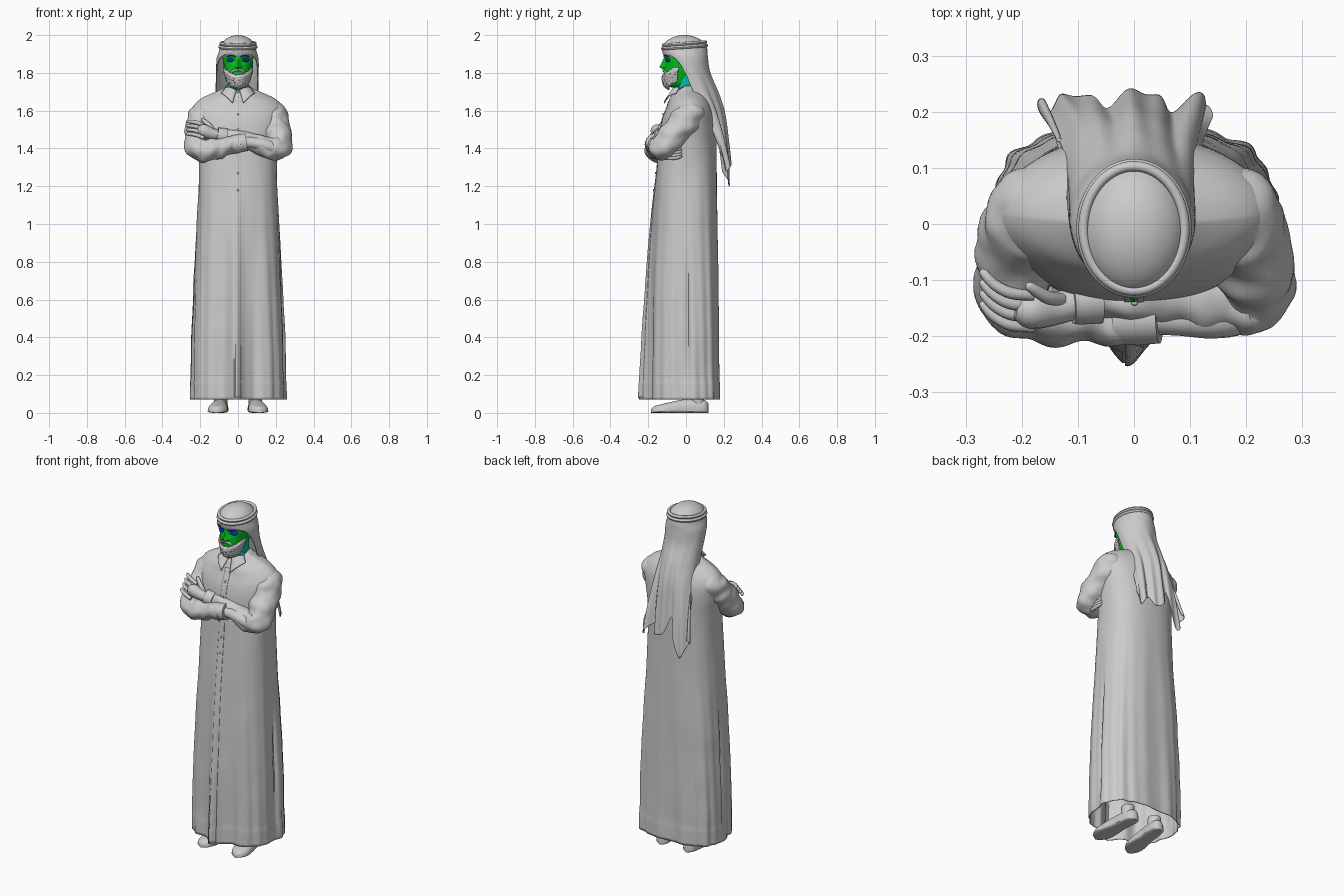
import bpy, bmesh, math, random
from math import sin, cos, pi, exp, copysign
from mathutils import Vector, noise

if "Cube" in bpy.data.objects:
    bpy.data.objects.remove(bpy.data.objects["Cube"])
random.seed(4)

def material(name, rgb):
    m = bpy.data.materials.new(name)
    m.diffuse_color = (*rgb, 1)
    m.use_nodes = True
    m.node_tree.nodes["Principled BSDF"].inputs["Base Color"].default_value = m.diffuse_color
    return m
GREEN = material("green", (0.0, 0.55, 0.01))
BLUE = material("blue", (0.0, 0.03, 0.6))
TEAL = material("teal", (0.0, 0.55, 0.45))

def finish(name, bm, mat=None, angle=50):
    bmesh.ops.recalc_face_normals(bm, faces=bm.faces)
    me = bpy.data.meshes.new(name)
    bm.to_mesh(me)
    bm.free()
    ob = bpy.data.objects.new(name, me)
    bpy.context.collection.objects.link(ob)
    if mat:
        me.materials.append(mat)
    bpy.ops.object.select_all(action='DESELECT')
    ob.select_set(True)
    bpy.context.view_layer.objects.active = ob
    bpy.ops.object.shade_smooth_by_angle(angle=math.radians(angle))
    return ob

def grid(name, f, nu, nv, closed=True, caps=(), mat=None, thick=0):
    """Surface f(u, v) with u, v in 0..1; closed wraps around u."""
    bm = bmesh.new()
    cols = nu if closed else nu + 1
    rows = [[bm.verts.new(f(i / nu, j / nv)) for i in range(cols)] for j in range(nv + 1)]
    for a, b in zip(rows, rows[1:]):
        for i in range(nu):
            k = (i + 1) % cols
            bm.faces.new((a[i], a[k], b[k], b[i]))
    for c in caps:
        bm.faces.new(rows[c])
    ob = finish(name, bm, mat)
    if thick:
        ob.modifiers.new("thickness", 'SOLIDIFY').thickness = thick
    return ob

def spline(keys, t):
    """Smooth interpolation of rows (t, values...)."""
    t = min(max(t, keys[0][0]), keys[-1][0])
    i = max(k for k in range(len(keys) - 1) if keys[k][0] <= t)
    n = len(keys) - 1
    def slope(k, c):
        a, b = keys[max(k - 1, 0)], keys[min(k + 1, n)]
        return (b[c] - a[c]) / (b[0] - a[0])
    p, q = keys[i], keys[i + 1]
    h = q[0] - p[0]
    s = (t - p[0]) / h
    return [p[c] * (1 + 2 * s) * (1 - s) ** 2 + slope(i, c) * h * s * (1 - s) ** 2
            + q[c] * s * s * (3 - 2 * s) + slope(i + 1, c) * h * s * s * (s - 1) for c in range(1, len(p))]

def tube(name, pts, nu=12, nv=16, wrinkle=0, mat=None):
    """Round sweep through points (x, y, z, radius)."""
    keys = [(i, *p) for i, p in enumerate(pts)]
    L = len(pts) - 1
    def f(u, v):
        x, y, z, r = spline(keys, v * L)
        t = Vector(spline(keys, v * L + .02)[:3]) - Vector(spline(keys, v * L - .02)[:3])
        e1 = t.cross(Vector((0, -1, 1))).normalized()
        e2 = t.cross(e1).normalized()
        d = e1 * cos(2 * pi * u) + e2 * sin(2 * pi * u)
        p = Vector((x, y, z)) + d * max(r, .001)
        if wrinkle:
            p += d * wrinkle * (noise.noise(p * 20) + .4 * sin(40 * v + 3 * sin(2 * pi * u)))
        return p
    return grid(name, f, nu, nv, caps=(0, -1), mat=mat)

def ball(name, loc, size, mat=None, seg=20):
    bm = bmesh.new()
    bmesh.ops.create_uvsphere(bm, u_segments=seg, v_segments=seg // 2 + 2, radius=1)
    for v in bm.verts:
        v.co = Vector(loc) + Vector(a * b for a, b in zip(v.co, size))
    return finish(name, bm, mat)

def section(a, hw, yf, yb, n=2):
    """Superellipse point; a = 0 is the front."""
    s, c = sin(a), cos(a)
    return (hw * copysign(abs(s) ** (2 / n), s),
            (yf + yb) / 2 - (yb - yf) / 2 * copysign(abs(c) ** (2 / n), c))

# Robe: superellipse loft with hanging folds, front ridge and forward-sloping neckline
ROBE = [(.07, .243, -.19, .172, 2.8), (.3, .242, -.187, .17, 2.8), (.7, .228, -.18, .167, 2.7),
        (1.0, .213, -.168, .163, 2.5), (1.25, .203, -.153, .16, 2.4), (1.42, .21, -.14, .156, 2.3),
        (1.52, .228, -.13, .153, 2.2), (1.59, .24, -.112, .144, 2.1), (1.635, .222, -.098, .13, 2),
        (1.668, .182, -.09, .112, 2), (1.695, .12, -.082, .092, 2), (1.712, .08, -.074, .074, 2), (1.73, .06, -.064, .06, 2)]
def robe(a, z, out=0):
    x, y = section(a, *spline(ROBE, z))
    low = min(max(0, (1.3 - z) / 1.2), 1)
    k = 1 + low * (.016 * sin(11 * a + 1) + .014 * sin(19 * a + 2 * z)) * (1 if cos(a) < .3 else .6)
    k -= .08 * exp(-((abs(abs(a) - 1.62)) / .03) ** 2) * exp(-((z - .5) / .33) ** 4)
    k += .012 * noise.noise(Vector((x * 9, y * 9, z * 6))) * (1 if z < 1.66 else 0)
    k += .008 if z < .165 else 0
    x *= 1 + .35 * y * min(1, low * 2)
    if cos(a) > 0:
        y -= .055 * low * exp(-((x + .012) / .035) ** 2)
        y += .012 * low * exp(-((abs(x) - .09) / .03) ** 2)
    slope = min(1, max(0, (z - 1.56) / .15)) * max(0, cos(a))
    return Vector((x * k, (y - out) * k, z - .035 * slope))
def robe_at(x, z, out):
    hw, _, _, n = spline(ROBE, z)
    return robe(copysign((abs(x) / hw) ** (n / 2), x), z, out)
grid("robe", lambda u, v: robe((2 * u - 1) * pi, .07 + 1.66 * v), 200, 110, thick=-.004)
grid("placket", lambda u, v: robe_at((u - .5) * .034, .08 + 1.6 * v, .0065), 8, 110, False, thick=.003)
for z in (1.59, 1.50, 1.27, 1.18):
    ball("button", robe_at(0.001, z, .009), (.006, .004, .006), seg=10)

# Collar band and two pointed flaps
def collar(u, v):
    a = 2 * pi * u
    r = spline([(0, .059), (.35, .063), (1, .08)], v)[0]
    return Vector((r * sin(a), -.002 - r * cos(a), 1.727 - .022 * cos(a) - .03 * v))
grid("collar_band", collar, 40, 8, thick=.004)
for s in (-1, 1):
    def flap(u, v):
        top = Vector((.006, -.066, 1.705)).lerp(Vector((.064, -.03, 1.722)), u)
        low = Vector((.026, -.113, 1.638)).lerp(Vector((.088, -.05, 1.69)), u)
        p = top.lerp(low, v) + Vector((.3, -1, .6)) * (.012 * sin(pi * u) + .005)
        return Vector((s * p.x, p.y, p.z))
    grid("collar_flap", flap, 8, 6, False, thick=.005)

# Crossed arms: sleeves, cuffs
tube("right_sleeve", [(-.12, .03, 1.6, .05), (-.175, .025, 1.585, .075), (-.2, -.03, 1.515, .076),
     (-.214, -.12, 1.41, .067), (-.16, -.155, 1.39, .058), (-.07, -.165, 1.41, .05), (.015, -.168, 1.428, .046)], 36, 90, .009)
tube("left_sleeve", [(.12, .03, 1.6, .05), (.175, .025, 1.585, .075), (.2, -.03, 1.515, .076),
     (.214, -.12, 1.41, .067), (.16, -.14, 1.405, .058), (.04, -.13, 1.445, .045), (-.08, -.135, 1.465, .04)], 36, 90, .009)
tube("right_cuff", [(-.03, -.168, 1.42, .048), (.005, -.168, 1.427, .048), (.045, -.167, 1.433, .046)], 28, 6)
tube("left_cuff", [(-.06, -.134, 1.462, .043), (-.085, -.136, 1.466, .043), (-.11, -.138, 1.47, .041)], 28, 6)

# Hands: one on the upper arm, one tucked under the elbow
tube("left_palm", [(-.09, -.138, 1.468, .026), (-.14, -.15, 1.478, .03), (-.185, -.153, 1.495, .034), (-.212, -.15, 1.502, .018)], 16)
tube("right_palm", [(.03, -.167, 1.432, .03), (.08, -.17, 1.43, .029), (.14, -.172, 1.418, .032), (.19, -.165, 1.4, .03), (.22, -.14, 1.385, .015)], 16)
for i in range(4):
    y, z = -.115 - .019 * i, 1.54 - .022 * i
    tube("left_finger", [(-.18, y - .012, z - .018, .01), (-.22, y - .008, z - .003, .0105), (-.25, y + .008, z + .002, .0095),
         (-.268, y + .028, z + .002, .008), (-.272, y + .034, z + .002, .003)], 10)
    tube("right_finger", [(.2, -.13, 1.395 - .014 * i, .01), (.215, -.085, 1.39 - .014 * i, .01),
         (.212, -.04, 1.395 - .014 * i, .009), (.205, -.02, 1.4 - .014 * i, .004)], 10)
tube("left_thumb", [(-.13, -.135, 1.495, .012), (-.155, -.13, 1.525, .012), (-.185, -.112, 1.55, .009), (-.192, -.107, 1.553, .003)], 10)

# Head with nose, brow and eye sockets
HEAD = [(1.722, .022, -.075, .02), (1.735, .042, -.1, .04), (1.77, .057, -.112, .05), (1.8, .066, -.115, .055),
        (1.84, .074, -.112, .065), (1.88, .079, -.114, .075), (1.93, .077, -.108, .075), (1.97, .045, -.06, .04)]
def head(a, z, out=0):
    x, y = section(a, *spline(HEAD, z), 2.15)
    if cos(a) > 0:
        w = .009 + .006 * exp(-((z - 1.835) / .01) ** 2)
        t = (1.885 - z) / .055
        lift = max(0, t) if t < 1 else max(0, 1 - (t - 1) * 4)
        y -= .029 * lift * exp(-(x / w) ** 2)
        y += .009 * exp(-((abs(x) - .033) / .019) ** 2 - ((z - 1.868) / .013) ** 2)
        y -= .005 * exp(-((abs(x) - .03) / .025) ** 2 - ((z - 1.893) / .009) ** 2)
        y -= .005 * exp(-(x / .022) ** 2) * (exp(-((z - 1.808) / .006) ** 2) + exp(-((z - 1.795) / .005) ** 2))
    p = Vector((x, y, z))
    return p + Vector((x, y + .02, 0)).normalized() * out if out else p
grid("face", lambda u, v: head((2 * u - 1) * pi, 1.722 + .248 * v), 96, 70, caps=(0, -1), mat=GREEN)
tube("neck", [(0, .005, 1.66, .058), (0, .005, 1.71, .056), (0, .002, 1.75, .057), (0, .0, 1.81, .06)], 32, mat=TEAL)
for s in (-1, 1):
    ball("eye", (s * .035, -.091, 1.868), (.024, .017, .012), BLUE)
    ball("iris", (s * .033, -.107, 1.868), (.004, .003, .004), GREEN, 12)
    tube("eyebrow", [(s * .012, -.117, 1.886, .002), (s * .03, -.116, 1.892, .003), (s * .05, -.1, 1.89, .003), (s * .06, -.088, 1.884, .001)], 8, mat=BLUE)
    ball("ear", (s * .071, .008, 1.84), (.009, .018, .032), TEAL, 16)

# Beard: rough shell over the jaw plus short tufts, and a moustache
def beard(u, v):
    a = (u - .5) * 2.9
    top = 1.788 + .04 * min(1, abs(a) / 1.2) ** 2
    bottom = 1.723 + .035 * (abs(a) / 1.45) ** 2
    p = head(a, bottom + (top - bottom) * v, .01 * min(1, 6 * (1 - v)) * (1 - .6 * abs(2 * u - 1)) + .001)
    p.z -= .008 * (1 - v) * (1 - abs(2 * u - 1))
    return p + noise.noise_vector(p * 160) * .003
grid("beard", beard, 70, 28, False, thick=-.006)
bm = bmesh.new()
for i in range(700):
    if i < 560:
        p = beard(random.random(), random.random() * .97)
    else:
        x = random.uniform(-.036, .036)
        p = Vector((x, -.119 + 9 * x * x, 1.818 - 9 * x * x + random.uniform(-.005, .005)))
    d = Vector((p.x * 6, -.3, -.5)).normalized() * .006 + Vector(random.uniform(-.004, .004) for _ in range(3))
    vs = [bm.verts.new(p + Vector(o) * .0025) for o in ((-1, 0, 0), (1, 0, .5), (0, -1, 1))]
    tip = bm.verts.new(p + d)
    for k in range(3):
        bm.faces.new((vs[k], vs[(k + 1) % 3], tip))
finish("beard_tufts", bm, angle=80)
tube("moustache", [(-.042, -.098, 1.79, .003), (-.025, -.114, 1.811, .006), (0, -.119, 1.818, .005), (.025, -.114, 1.811, .006), (.042, -.098, 1.79, .003)], 10, 24, .001)

# Head scarf: dome and a draped sheet ending in uneven tails
ball("scarf_crown", (0, -.008, 1.92), (.096, .118, .08), seg=48)
SCARF = [(0, .091, .115, -.006, 3.14, 1.945), (.06, .099, .12, -.006, 2.95, 1.915), (.13, .11, .116, 0, 2.15, 1.88),
         (.25, .113, .112, .015, 1.75, 1.8), (.38, .115, .12, .045, 1.6, 1.7), (.52, .122, .105, .09, 1.5, 1.6),
         (.75, .142, .067, .147, 1.42, 1.45), (1, .162, .04, .187, 1.35, 1.3)]
TAILS = [(-1, .02), (-.72, -.02), (-.45, -.1), (-.3, -.01), (-.15, .12), (0, .03), (.3, .0), (.45, .05), (.8, -.02), (1, .06)]
def scarf(u, v):
    u = 2 * u - 1
    rx, ry, cy, amax, z = spline(SCARF, v)
    b = u * amax
    fold = 1 + .07 * max(0, v - .1) * (sin(9 * u + 1) + .7 * sin(17 * u + 3 * v))
    y = cy + ry * cos(b) * fold + .016 * max(0, v - .2) * (sin(11 * u) + .6 * sin(21 * u + 1)) + .01 * u * u * v ** 3
    return Vector((rx * sin(b) * fold - .018 * v, y, z + spline(TAILS, u)[0] * max(0, (v - .5) * 2) ** 2))
grid("scarf_drape", scarf, 120, 70, False, thick=.004)

# Double head cord
for k, z in enumerate((1.937, 1.955)):
    def cord(u, v, z=z, k=k):
        a, t = 2 * pi * u, 2 * pi * v
        r = .009 * cos(t)
        return Vector(((.094 - .004 * k + r) * sin(a), -.008 - (.115 - .004 * k + r) * cos(a), z + .0095 * sin(t) - .008 * cos(a)))
    grid("head_cord", cord, 64, 12)

# Shoes and ankles
SHOE = [(0, .008, .045), (.04, .03, .064), (.2, .04, .072), (.45, .042, .07), (.65, .05, .058),
        (.83, .05, .045), (.95, .032, .034), (1, .006, .02)]
for s in (-1, 1):
    def shoe(u, v, s=s):
        w, h = spline(SHOE, v)
        a = 2 * pi * u
        x, z = w * copysign(abs(cos(a)) ** .8, cos(a)), h * (.35 + .65 * sin(a)) if sin(a) > 0 else h * .35 * (1 - abs(sin(a)) ** .4)
        if z < .012:
            x *= 1.05
        y = .12 - .305 * v
        return Vector((s * (.086 + .09 * (.12 - y)) + x, y, max(z, 0)))
    grid("shoe", shoe, 32, 40, caps=(0, -1))
    tube("ankle", [(s * .092, .065, .04, .034), (s * .092, .06, .07, .036), (s * .093, .06, .1, .036)], 20)
